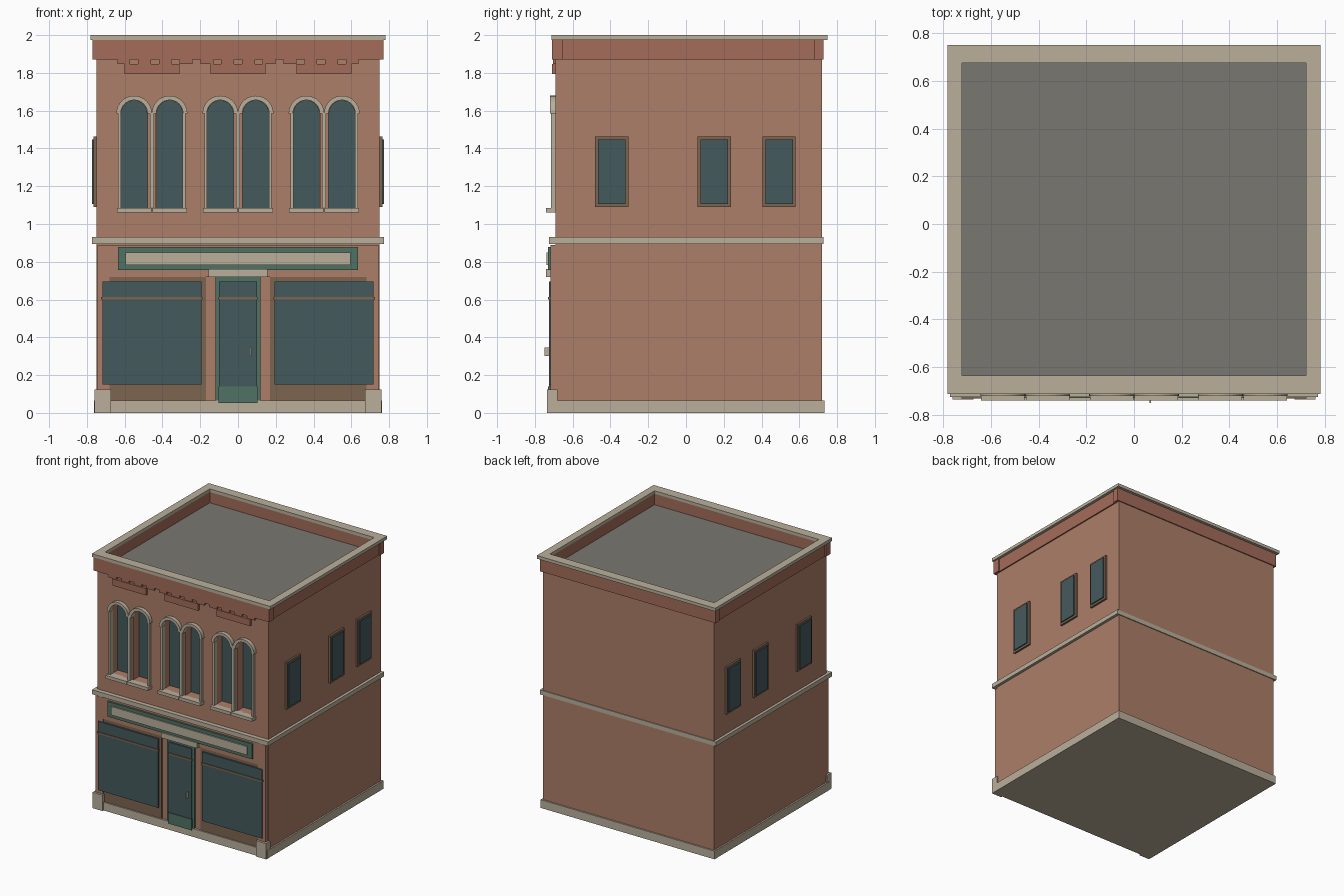
import bpy, bmesh
from math import pi, sin, cos

if "Cube" in bpy.data.objects:
    bpy.data.objects.remove(bpy.data.objects["Cube"])


def material(name, rgb):
    m = bpy.data.materials.new(name)
    m.diffuse_color = (*rgb, 1)
    m.use_nodes = True
    m.node_tree.nodes["Principled BSDF"].inputs["Base Color"].default_value = m.diffuse_color
    return m


BRICK = material("brick", (0.42, 0.21, 0.14))
DARK_BRICK = material("dark_brick", (0.37, 0.15, 0.10))
STONE = material("stone", (0.49, 0.43, 0.33))
ROOF = material("roofing", (0.19, 0.185, 0.165))
GLASS = material("glass", (0.06, 0.10, 0.11))
GREEN = material("green_paint", (0.08, 0.17, 0.125))
WOOD = material("wood", (0.20, 0.13, 0.08))


def finish(name, bm, mat):
    bmesh.ops.recalc_face_normals(bm, faces=bm.faces)
    me = bpy.data.meshes.new(name)
    bm.to_mesh(me)
    bm.free()
    ob = bpy.data.objects.new(name, me)
    bpy.context.collection.objects.link(ob)
    if mat:
        me.materials.append(mat)
    return ob


def box(name, x, y, z, mat):
    """Box from (min, max) pairs."""
    bm = bmesh.new()
    bmesh.ops.create_cube(bm, size=1)
    for v in bm.verts:
        v.co = [p[0] if c < 0 else p[1] for c, p in zip(v.co, (x, y, z))]
    return finish(name, bm, mat)


def prism(bm, pts, y0, y1):
    """Extrude an x-z outline from y0 to y1."""
    f = bm.faces.new([bm.verts.new((px, y0, pz)) for px, pz in pts])
    ext = bmesh.ops.extrude_face_region(bm, geom=[f])["geom"]
    for v in ext:
        if isinstance(v, bmesh.types.BMVert):
            v.co.y = y1


def arc(cx, cz, r, n=16):
    return [(cx + r * cos(pi * i / n), cz + r * sin(pi * i / n)) for i in range(n + 1)]


def ring(name, x, y0, y1, ix, iy0, iy1, z, mat):
    """Rectangular frame lying flat: outer half-width x, inner half-width ix."""
    bm = bmesh.new()
    outer = [(-x, y0), (x, y0), (x, y1), (-x, y1)]
    inner = [(-ix, iy0), (ix, iy0), (ix, iy1), (-ix, iy1)]
    v = [[bm.verts.new((*p, h)) for p in loop] for loop in (outer, inner) for h in z]
    for a, b in ((0, 1), (1, 3), (3, 2), (2, 0)):
        for i in range(4):
            j = (i + 1) % 4
            bm.faces.new((v[a][i], v[a][j], v[b][j], v[b][i]))
    return finish(name, bm, mat)


PAIRS = (-0.456, 0, 0.456)
ARCHES = [p + s * 0.094 for p in PAIRS for s in (-1, 1)]
SILL, SPRING, R = 1.085, 1.585, 0.071
WALL, FRONT = -0.69, -0.715

# Main brick body with arched recesses
body = box("brick_walls", (-0.75, 0.75), (WALL, 0.72), (0.02, 1.885), BRICK)
bm = bmesh.new()
for cx in ARCHES:
    prism(bm, arc(cx, SPRING, R) + [(cx - R, SILL), (cx + R, SILL)], -0.8, -0.60)
cutter = finish("window_cutter", bm, None)
cutter.hide_render = True
mod = body.modifiers.new("openings", 'BOOLEAN')
mod.operation, mod.object, mod.solver = 'DIFFERENCE', cutter, 'EXACT'
dg = bpy.context.evaluated_depsgraph_get()
cut_mesh = bpy.data.meshes.new_from_object(body.evaluated_get(dg))
body.modifiers.clear()
body.data = cut_mesh
bpy.data.objects.remove(cutter)

# Arched windows: glass, stone hood, jambs, sill
for cx in ARCHES:
    bm = bmesh.new()
    g = R - 0.001
    prism(bm, arc(cx, SPRING, g) + [(cx - g, SILL + 0.001), (cx + g, SILL + 0.001)], -0.62, -0.595)
    finish("arched_glass", bm, GLASS)
    bm = bmesh.new()
    prism(bm, arc(cx, SPRING, 0.094) + arc(cx, SPRING, R)[::-1], -0.72, WALL + 0.01)
    finish("arch_hood", bm, STONE)
    box("arch_sill", (cx - 0.091, cx + 0.091), (-0.74, WALL + 0.01), (1.06, SILL), STONE)
for p in PAIRS:
    for a, b in ((-0.178, -0.163), (-0.011, 0.011), (0.163, 0.178)):
        box("arch_jamb", (p + a, p + b), (FRONT, WALL + 0.01), (SILL, SPRING), STONE)
    # Corbelled brick panel over each pair
    box("brick_panel", (p - 0.146, p + 0.146), (-0.71, WALL + 0.01), (1.795, 1.848), DARK_BRICK)

# Dentils under the cornice band
for i in range(12):
    x = -0.605 + i * 0.11
    box("dentil", (x - 0.034, x + 0.034), (-0.705, WALL + 0.01), (1.848, 1.872), DARK_BRICK)

# Parapet, coping and roof
ring("parapet_sides", 0.76, -0.66, 0.69, 0.72, -0.635, 0.675, (1.87, 1.976), DARK_BRICK)
box("parapet_front", (-0.77, 0.77), (-0.71, -0.65), (1.87, 1.976), DARK_BRICK)
for s in (-1, 1):
    box("parapet_back_corner", sorted((s * 0.72, s * 0.77)), (0.68, 0.728), (1.87, 1.976), DARK_BRICK)
box("parapet_back", (-0.72, 0.72), (0.68, 0.728), (1.87, 1.976), DARK_BRICK)
ring("coping", 0.782, -0.712, 0.75, 0.72, -0.635, 0.675, (1.975, 2.0), STONE)
box("roof", (-0.72, 0.72), (-0.636, 0.676), (1.87, 1.89), ROOF)

# Stone base and belt course
box("base", (-0.762, 0.762), (-0.722, 0.732), (0, 0.065), STONE)
box("belt_course", (-0.772, 0.772), (-0.725, 0.727), (0.895, 0.93), STONE)

# Shopfront, mirrored left and right
for s in (-1, 1):
    def side(name, x0, x1, y0, z, mat, y1=WALL + 0.01):
        box(name, sorted((s * x0, s * x1)), (y0, y1), z, mat)
    side("corner_plinth", 0.672, 0.76, -0.735, (0, 0.125), STONE)
    side("corner_pilaster", 0.68, 0.745, -0.718, (0.12, 0.89), BRICK)
    side("door_pier", 0.115, 0.175, -0.705, (0.06, 0.725), BRICK)
    side("display_frame", 0.17, 0.682, -0.712, (0.06, 0.72), WOOD)
    side("display_glass", 0.192, 0.718, -0.726, (0.15, 0.695), GLASS)
    side("transom_bar", 0.188, 0.724, -0.731, (0.599, 0.613), WOOD)
box("fascia", (-0.682, 0.682), (FRONT, WALL + 0.01), (0.72, 0.89), BRICK)
box("sign_frame", (-0.634, 0.634), (-0.73, WALL), (0.757, 0.877), GREEN)
box("sign_board", (-0.595, 0.595), (-0.739, WALL), (0.783, 0.85), STONE)

# Door
box("door_frame", (-0.12, 0.12), (-0.716, WALL), (0.06, 0.72), GREEN)
box("door_glass", (-0.1, 0.1), (-0.725, WALL), (0.14, 0.695), GLASS)
box("door_transom_bar", (-0.103, 0.103), (-0.73, WALL), (0.599, 0.613), WOOD)
box("door_kick_panel", (-0.104, 0.104), (-0.73, WALL), (0.052, 0.14), GREEN)
box("door_lintel", (-0.157, 0.157), (-0.74, WALL), (0.72, 0.762), STONE)
box("door_handle", (0.064, 0.072), (-0.75, -0.72), (0.3, 0.345), STONE)

# Side windows on both walls
for s in (-1, 1):
    for cy in (-0.393, 0.15, 0.493):
        box("side_window_frame", sorted((s * 0.74, s * 0.765)), (cy - 0.088, cy + 0.088), (1.09, 1.463), WOOD)
        box("side_window_glass", sorted((s * 0.74, s * 0.774)), (cy - 0.073, cy + 0.073), (1.107, 1.447), GLASS)
